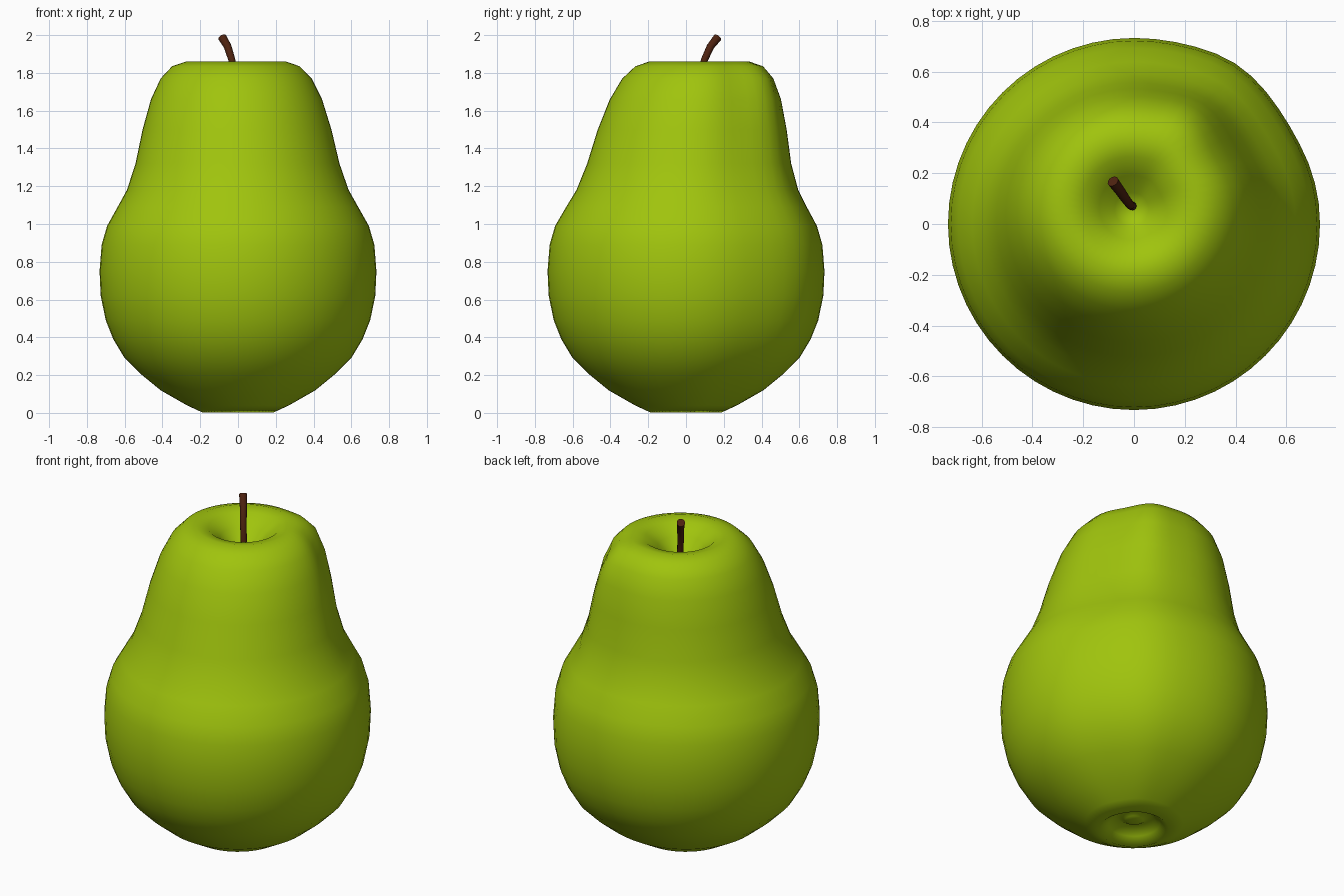
import bpy, bmesh, math
from mathutils import Vector

if "Cube" in bpy.data.objects:
    bpy.data.objects.remove(bpy.data.objects["Cube"])


def material(name, color):
    m = bpy.data.materials.new(name)
    m.diffuse_color = (*color, 1)
    m.use_nodes = True
    m.node_tree.nodes["Principled BSDF"].inputs["Base Color"].default_value = m.diffuse_color
    return m


def loft(name, rings, mat):
    """Skin a list of equal-length point rings and cap both ends."""
    bm = bmesh.new()
    rows = [[bm.verts.new(p) for p in ring] for ring in rings]
    n = len(rows[0])
    for a, b in zip(rows, rows[1:]):
        for i in range(n):
            j = (i + 1) % n
            bm.faces.new((a[i], a[j], b[j], b[i]))
    bm.faces.new(rows[0][::-1])
    bm.faces.new(rows[-1])
    for f in bm.faces:
        f.smooth = True
    bmesh.ops.recalc_face_normals(bm, faces=bm.faces)
    me = bpy.data.meshes.new(name)
    bm.to_mesh(me)
    bm.free()
    me.materials.append(mat)
    ob = bpy.data.objects.new(name, me)
    bpy.context.collection.objects.link(ob)
    return ob


green = material("pear green", (0.35, 0.55, 0.004))
brown = material("stem brown", (0.075, 0.016, 0.005))

# Pear profile (radius, height): blossom dimple, belly, neck, stem hollow
profile = [
    (0.02, 0.055), (0.05, 0.06), (0.09, 0.085), (0.14, 0.04), (0.19, 0.003),
    (0.27, 0.04), (0.41, 0.12), (0.52, 0.21), (0.60, 0.29), (0.66, 0.39),
    (0.70, 0.49), (0.727, 0.62), (0.733, 0.75), (0.722, 0.89), (0.693, 0.99),
    (0.637, 1.09), (0.587, 1.18), (0.54, 1.32), (0.50, 1.50), (0.453, 1.66),
    (0.40, 1.77), (0.338, 1.835), (0.265, 1.86), (0.195, 1.845),
    (0.127, 1.79), (0.067, 1.725), (0.025, 1.70),
]
SEG = 56
rings = []
for r, z in profile:
    # the neck leans towards the back
    lean = min(1, max(0, (z - 1) / 0.83)) ** 1.5
    cx, cy = -0.011 * lean, 0.07 * lean
    bulge = (0.015 + 0.015 * lean) * min(1, (r / 0.4) ** 2)
    ring = []
    for i in range(SEG):
        a = 2 * math.pi * i / SEG
        d = math.degrees(a)
        # soft ridge at the back right, with a flatter side beside it
        k = r + bulge * (math.exp(-((d - 58) / 14) ** 2)
                         - 0.6 * math.exp(-((d - 30) / 14) ** 2))
        ring.append((cx + k * math.cos(a), cy + k * math.sin(a), z))
    rings.append(ring)
loft("pear_body", rings, green)

# Curved stem, slightly thicker at its tip
pts = [Vector(p) for p in ((-0.005, 0.07, 1.68), (-0.015, 0.075, 1.78),
                           (-0.033, 0.098, 1.87), (-0.055, 0.13, 1.94),
                           (-0.083, 0.168, 1.988))]
stem = []
for i, p in enumerate(pts):
    r = 0.017 + 0.006 * (i / 4) ** 2
    t = (pts[min(i + 1, 4)] - pts[max(i - 1, 0)]).normalized()
    u = t.cross(Vector((0, 1, 0))).normalized()
    v = t.cross(u)
    stem.append([p + r * (math.cos(a) * u + math.sin(a) * v)
                 for a in (2 * math.pi * k / 12 for k in range(12))])
ob = loft("stem", stem, brown)
bpy.context.view_layer.objects.active = ob
ob.select_set(True)
bpy.ops.object.shade_smooth_by_angle(angle=math.radians(45))
